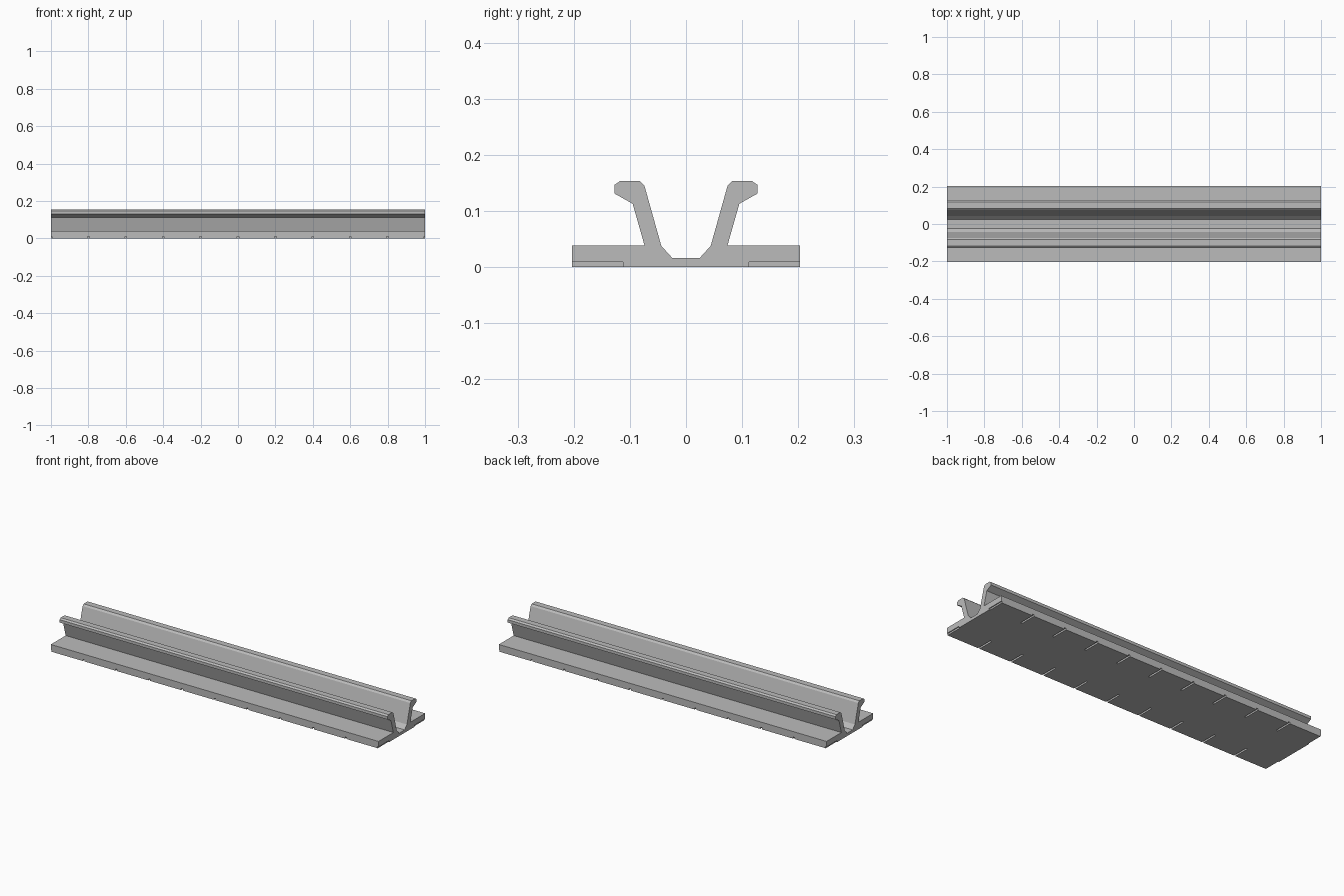
import bpy
import bmesh
from mathutils import Matrix, Vector

cube = bpy.data.objects.get("Cube")
if cube:
    bpy.data.objects.remove(cube)

LENGTH = 2.0
HALF_WIDTH = 0.203

grey = bpy.data.materials.new("plain grey")
grey.use_nodes = True
colour = (0.5, 0.5, 0.5, 1)
grey.diffuse_color = colour
grey.node_tree.nodes["Principled BSDF"].inputs["Base Color"].default_value = colour


def make_object(name, bm):
    bmesh.ops.recalc_face_normals(bm, faces=bm.faces)
    mesh = bpy.data.meshes.new(name)
    bm.to_mesh(mesh)
    bm.free()
    mesh.materials.append(grey)
    obj = bpy.data.objects.new(name, mesh)
    bpy.context.collection.objects.link(obj)
    return obj


# Rail: half section (y, z) from channel floor to base edge, mirrored and extruded
half = [(0.024, 0.016), (0.044, 0.038), (0.074, 0.145), (0.083, 0.154),
        (0.117, 0.154), (0.127, 0.147), (0.127, 0.131), (0.095, 0.113),
        (0.074, 0.039), (HALF_WIDTH, 0.039), (HALF_WIDTH, 0)]
section = half + [(-y, z) for y, z in reversed(half)]

bm = bmesh.new()
end = bm.faces.new([bm.verts.new((-LENGTH / 2, y, z)) for y, z in section])
swept = bmesh.ops.extrude_face_region(bm, geom=[end])
bmesh.ops.translate(bm, vec=(LENGTH, 0, 0),
                    verts=[v for v in swept["geom"] if isinstance(v, bmesh.types.BMVert)])
rail = make_object("rail", bm)

# Narrow slots across both sides of the underside, halved at the rail ends
slot_inner, slot_outer = 0.112, HALF_WIDTH + 0.02
slot_size = Vector((0.01, slot_outer - slot_inner, 0.018))
bm = bmesh.new()
for i in range(-5, 6):
    for side in (-1, 1):
        centre = Vector((i * 0.2, side * (slot_inner + slot_outer) / 2, 0))
        bmesh.ops.create_cube(bm, size=1,
                              matrix=Matrix.Translation(centre) @ Matrix.Diagonal(slot_size).to_4x4())
cutter = make_object("slot_cutter", bm)
cutter.hide_render = True

cut = rail.modifiers.new("slots", "BOOLEAN")
cut.operation = "DIFFERENCE"
cut.solver = "EXACT"
cut.object = cutter
bpy.context.view_layer.objects.active = rail
rail.select_set(True)
bpy.ops.object.modifier_apply(modifier=cut.name)
bpy.data.objects.remove(cutter)
